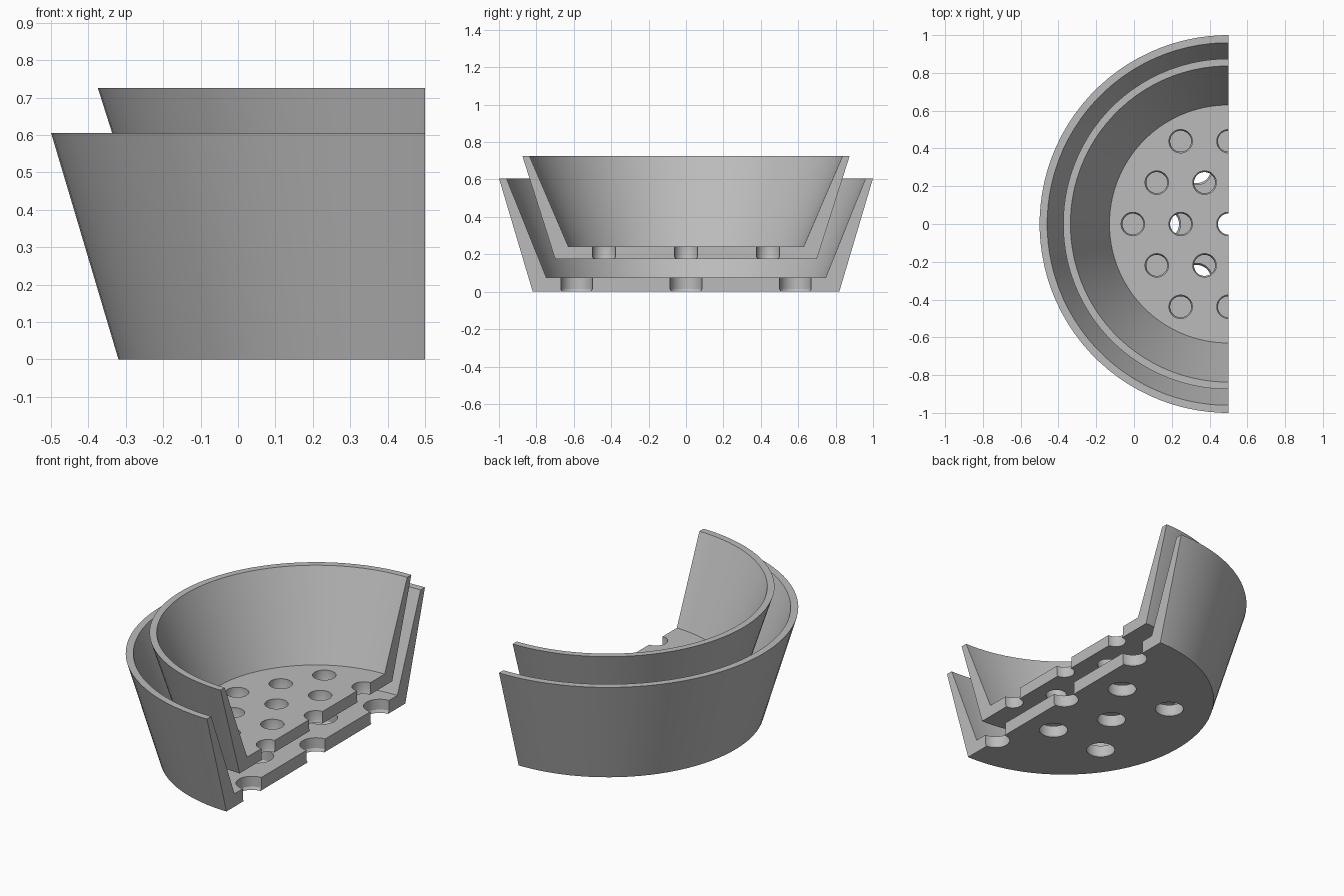
import bpy, bmesh, math

cube = bpy.data.objects.get("Cube")
if cube:
    bpy.data.objects.remove(cube)

AXIS_X = 0.5      # the cut plane passes through the axis of the pots
SEGMENTS = 96

grey = bpy.data.materials.new("plain grey")
grey.use_nodes = True
colour = (0.5, 0.5, 0.5, 1)
grey.diffuse_color = colour
grey.node_tree.nodes["Principled BSDF"].inputs["Base Color"].default_value = colour


def lathe(bm, profile, segments, cx, cy):
    """Closed solid of revolution; the profile runs up the outside, ends are capped."""
    rings = []
    for r, z in profile:
        ring = []
        for i in range(segments):
            a = 2 * math.pi * (i + 0.5) / segments
            ring.append(bm.verts.new((cx + r * math.cos(a), cy + r * math.sin(a), z)))
        rings.append(ring)
    for low, high in zip(rings, rings[1:]):
        for i in range(segments):
            j = (i + 1) % segments
            bm.faces.new((low[i], low[j], high[j], high[i]))
    bm.faces.new(rings[0][::-1])
    bm.faces.new(rings[-1])


def finish(bm, name):
    bmesh.ops.recalc_face_normals(bm, faces=bm.faces)
    mesh = bpy.data.meshes.new(name)
    bm.to_mesh(mesh)
    bm.free()
    obj = bpy.data.objects.new(name, mesh)
    bpy.context.collection.objects.link(obj)
    return obj


def make_pot(name, profile, holes, hole_r, z_low, z_high):
    bm = bmesh.new()
    lathe(bm, profile, SEGMENTS, AXIS_X, 0)
    pot = finish(bm, name)
    pot.data.materials.append(grey)

    # Drain holes, slightly narrowed at the lower rim
    bm = bmesh.new()
    lip = z_low + 0.015
    shape = [(hole_r * 0.9, z_low - 0.02), (hole_r * 0.9, z_low),
             (hole_r, lip), (hole_r, z_high + 0.02)]
    for x, y in holes:
        lathe(bm, shape, 32, AXIS_X + x, y)
    hole_cutter = finish(bm, "hole_cutter")

    # Block that removes the +x half
    bm = bmesh.new()
    bmesh.ops.create_cube(bm, size=4)
    bmesh.ops.translate(bm, verts=bm.verts, vec=(AXIS_X + 2, 0, 0))
    half_cutter = finish(bm, "half_cutter")

    cutters = (hole_cutter, half_cutter)
    for cutter in cutters:
        cutter.hide_render = True
        mod = pot.modifiers.new(cutter.name, 'BOOLEAN')
        mod.operation = 'DIFFERENCE'
        mod.solver = 'EXACT'
        mod.object = cutter
    bpy.context.view_layer.update()
    graph = bpy.context.evaluated_depsgraph_get()
    result = bpy.data.meshes.new_from_object(pot.evaluated_get(graph))
    pot.modifiers.clear()
    pot.data = result
    for cutter in cutters:
        bpy.data.objects.remove(cutter)

    bpy.ops.object.select_all(action='DESELECT')
    pot.select_set(True)
    bpy.context.view_layer.objects.active = pot
    bpy.ops.object.shade_smooth_by_angle(angle=math.radians(25))
    return pot


def ring(radius, start):
    """Six points on a circle, as offsets from the axis."""
    return [(radius * math.cos(start + k * math.pi / 3),
             radius * math.sin(start + k * math.pi / 3)) for k in range(6)]


# Outer pot: centre hole and two staggered rings of six
outer_holes = [(0, 0)] + ring(0.338, 0) + ring(0.585, math.pi / 6)
make_pot("outer_pot",
         [(0.82, 0), (1.0, 0.605), (0.96, 0.605), (0.747, 0.075)],
         outer_holes, 0.085, 0, 0.075)

# Inner pot: nineteen holes on a triangular grid
step = 0.253
inner_holes = []
for row in range(-2, 3):
    count = 5 - abs(row)
    for k in range(count):
        inner_holes.append(((k - (count - 1) / 2) * step, row * step * math.sqrt(0.75)))
make_pot("inner_pot",
         [(0.70, 0.175), (0.875, 0.725), (0.837, 0.725), (0.63, 0.243)],
         inner_holes, 0.062, 0.175, 0.243)
